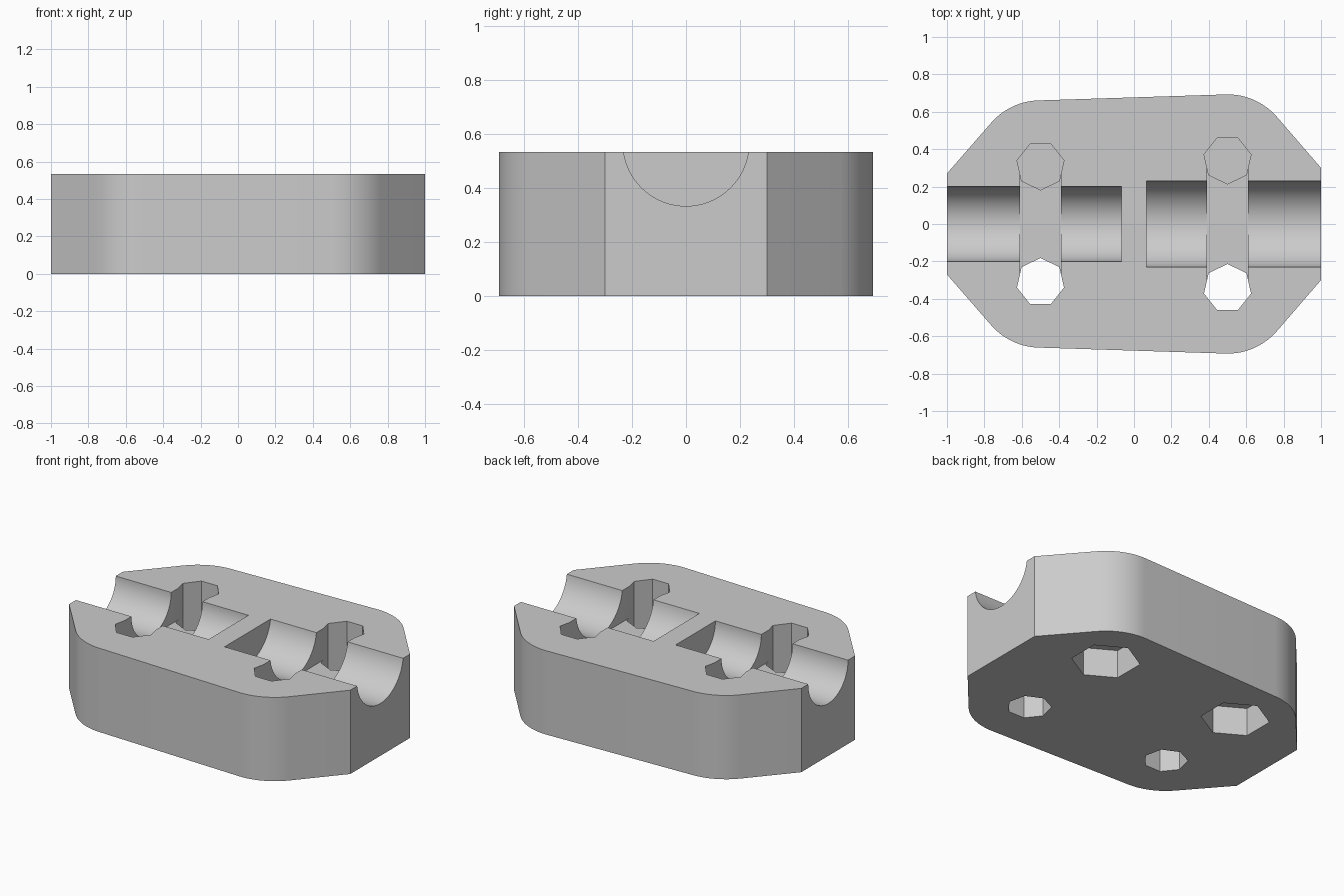
import bpy
import bmesh
from math import sin, cos, pi, radians
from mathutils import Vector
from mathutils.geometry import convex_hull_2d

if "Cube" in bpy.data.objects:
    bpy.data.objects.remove(bpy.data.objects["Cube"], do_unlink=True)

HEIGHT = 0.533
FLOOR = 0.333      # bottom of both rod channels
BOSS = 0.35        # rounding radius around each bolt
BOLT = 0.129       # bolt hole radius
NUT = 0.2          # nut pocket radius

# Each side: x of bolts, y of bolts, half width of end face, rod radius
SIDES = [(-0.5, 0.311, 0.27, 0.2), (0.5, 0.343, 0.3, 0.2333)]


def ring(cx, cy, r, n, start=0.0):
    return [Vector((cx + r * cos(start + 2 * pi * i / n),
                    cy + r * sin(start + 2 * pi * i / n))) for i in range(n)]


def prism(name, outline, lo, hi, axis="z"):
    """Extrude a 2D outline along z, or a y-z outline along x."""
    bm = bmesh.new()
    if axis == "z":
        base, step = [(p[0], p[1], lo) for p in outline], (0, 0, hi - lo)
    else:
        base, step = [(lo, p[0], p[1]) for p in outline], (hi - lo, 0, 0)
    face = bm.faces.new([bm.verts.new(p) for p in base])
    grown = bmesh.ops.extrude_face_region(bm, geom=[face])["geom"]
    bmesh.ops.translate(bm, vec=step,
                        verts=[v for v in grown if isinstance(v, bmesh.types.BMVert)])
    bmesh.ops.recalc_face_normals(bm, faces=bm.faces)
    mesh = bpy.data.meshes.new(name)
    bm.to_mesh(mesh)
    bm.free()
    obj = bpy.data.objects.new(name, mesh)
    bpy.context.collection.objects.link(obj)
    return obj


# Clamp body: hull of four rounded bosses and two flat ends
points = []
for x, y, end, rod in SIDES:
    for s in (-1, 1):
        points += ring(x, s * y, BOSS, 96)
        points.append(Vector((2 * x, s * end)))
hull = [points[i] for i in convex_hull_2d(points)]
body = prism("clamp_body", hull, 0, HEIGHT)

cutters = []
for x, y, end, rod in SIDES:
    # Rod channel, open at the outer end
    lo, hi = sorted((x / 0.5 * 0.067, x / 0.5 * 1.1))
    cutters.append(prism("rod_channel", ring(0, FLOOR + rod, rod, 96), lo, hi, "x"))
    # Cross slot with a flat floor between the bolt holes
    slot = [(x - 0.11, -y), (x + 0.11, -y), (x + 0.11, y), (x - 0.11, y)]
    cutters.append(prism("cross_slot", slot, FLOOR - 0.001, 0.8))
    # Front hole goes right through, its tip pointing at the rod
    cutters.append(prism("front_hole", ring(x, -y, BOLT, 7, pi / 2), -0.1, 0.9))
    # Back hole stops at a thin web above the hexagonal nut pocket
    cutters.append(prism("back_hole", ring(x, y, BOLT, 7, -pi / 2), 0.2, 0.9))
    cutters.append(prism("nut_pocket", ring(x, y, NUT, 6, pi / 2), -0.1, 0.18))

# Cut everything out of the body
bpy.context.view_layer.objects.active = body
for cutter in cutters:
    mod = body.modifiers.new("cut", "BOOLEAN")
    mod.operation = "DIFFERENCE"
    mod.solver = "EXACT"
    mod.object = cutter
    bpy.ops.object.modifier_apply(modifier=mod.name)
    bpy.data.objects.remove(cutter, do_unlink=True)

# Single plain grey
grey = bpy.data.materials.new("light_grey")
grey.use_nodes = True
colour = (0.6, 0.6, 0.6, 1)
grey.diffuse_color = colour
grey.node_tree.nodes["Principled BSDF"].inputs["Base Color"].default_value = colour
body.data.materials.clear()
body.data.materials.append(grey)

# Smooth curves, crisp edges
for obj in bpy.context.selected_objects:
    obj.select_set(False)
body.select_set(True)
bpy.ops.object.shade_smooth_by_angle(angle=radians(25))
